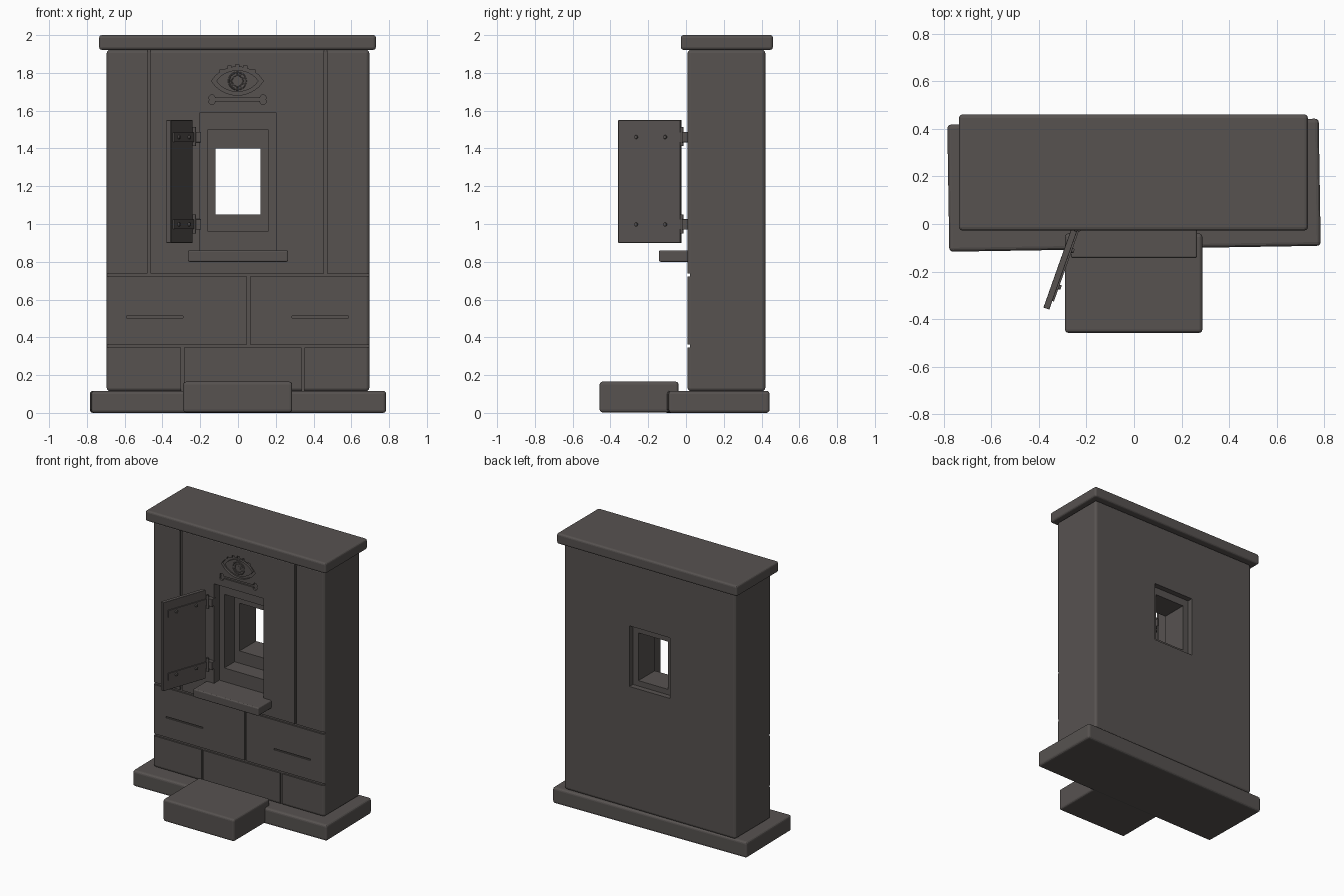
import bpy
import bmesh
from math import cos, sin, pi
from mathutils import Matrix, Vector

default = bpy.data.objects.get("Cube")
if default:
    bpy.data.objects.remove(default, do_unlink=True)

stone = bpy.data.materials.new("dark warm grey stone")
stone.use_nodes = True
COLOUR = (0.095, 0.085, 0.081, 1)
stone.diffuse_color = COLOUR
bsdf = stone.node_tree.nodes["Principled BSDF"]
bsdf.inputs["Base Color"].default_value = COLOUR
bsdf.inputs["Roughness"].default_value = 0.9


def finish(name, bm, matrix=None):
    if matrix is not None:
        bm.transform(matrix)
    bmesh.ops.recalc_face_normals(bm, faces=bm.faces)
    mesh = bpy.data.meshes.new(name)
    bm.to_mesh(mesh)
    bm.free()
    mesh.materials.append(stone)
    obj = bpy.data.objects.new(name, mesh)
    bpy.context.collection.objects.link(obj)
    return obj


def box(name, x, y, z, bevel=0.0, matrix=None):
    """Box from three (low, high) ranges, with optional rounded edges."""
    bm = bmesh.new()
    bmesh.ops.create_cube(bm, size=1)
    for v in bm.verts:
        for i, (low, high) in enumerate((x, y, z)):
            v.co[i] = low if v.co[i] < 0 else high
    if bevel:
        bmesh.ops.bevel(bm, geom=list(bm.edges), offset=bevel, segments=3,
                        profile=0.5, affect='EDGES')
    return finish(name, bm, matrix)


def prism(name, points, y0, y1):
    """Extrude an outline in x, z from y0 to y1."""
    bm = bmesh.new()
    face = bm.faces.new([bm.verts.new((px, y0, pz)) for px, pz in points])
    side = bmesh.ops.extrude_face_region(bm, geom=[face])["geom"]
    for v in side:
        if isinstance(v, bmesh.types.BMVert):
            v.co.y = y1
    return finish(name, bm)


def disc(cx, cz, r, n=16):
    return [(cx + r * cos(2 * pi * i / n), cz + r * sin(2 * pi * i / n)) for i in range(n)]


def almond(cx, cz, a, b, n=12):
    """Eye outline: two arcs meeting in points."""
    xs = [-a + 2 * a * i / n for i in range(n + 1)]
    top = [(cx + x, cz + b * (1 - (x / a) ** 2) ** 0.8) for x in xs]
    low = [(cx + x, cz - b * (1 - (x / a) ** 2) ** 0.8) for x in reversed(xs[1:-1])]
    return top + low


def carve(target, cutter):
    cutter.hide_render = True
    mod = target.modifiers.new("carve", 'BOOLEAN')
    mod.operation = 'DIFFERENCE'
    mod.solver = 'EXACT'
    mod.object = cutter
    bpy.context.view_layer.objects.active = target
    bpy.ops.object.modifier_apply(modifier=mod.name)
    bpy.data.objects.remove(cutter, do_unlink=True)


FRONT, BACK = 0.008, 0.42

# Main slab, plinth, step, capstone and sill
wall = box("wall", (-0.695, 0.695), (FRONT, BACK), (0.115, 1.922), 0.018)
box("plinth", (-0.78, 0.78), (-0.267, 0.267), (0, 0.117), 0.016,
    Matrix.Translation((0, 0.163, 0)) @ Matrix.Rotation(0.016, 4, 'Z'))
box("step", (-0.29, 0.287), (-0.457, -0.04), (0.003, 0.165), 0.014)
box("capstone", (-0.735, 0.73), (-0.027, 0.46), (1.922, 2.0), 0.014)
box("window_sill", (-0.265, 0.265), (-0.143, 0.03), (0.80, 0.86), 0.008)

# Stepped window opening
for half, y, z in (
    (0.12, (-0.1, 0.6), (1.05, 1.40)),
    (0.16, (-0.1, 0.19), (0.96, 1.50)),
    (0.20, (-0.1, 0.07), (0.86, 1.59)),
    (0.165, (0.38, 0.6), (1.01, 1.455)),
):
    carve(wall, box("window_cutter", (-half, half), y, z))

# Joints between the stone blocks
JOINT, DEEP = 0.008, FRONT + 0.012
for z in (0.73, 0.353):
    carve(wall, box("joint_cutter", (-0.8, 0.8), (-0.1, DEEP), (z - JOINT, z + JOINT)))
for x, z0, z1 in ((-0.47, 0.73, 1.95), (0.463, 0.73, 1.95), (0.055, 0.353, 0.73),
                  (-0.295, 0.1, 0.353), (0.345, 0.1, 0.353)):
    carve(wall, box("joint_cutter", (x - JOINT, x + JOINT), (-0.1, DEEP), (z0, z1)))

# Carved lines on the lower blocks
for x in ((-0.59, -0.29), (0.287, 0.585)):
    carve(wall, box("line_cutter", x, (-0.1, DEEP), (0.503, 0.513)))

# Carved eye ornament with lashes, and a bone-shaped bar below it
EX, EZ = -0.003, 1.757
carve(wall, prism("eye_cutter", almond(EX, EZ, 0.138, 0.075), -0.1, FRONT + 0.018))
for i in range(-2, 3):
    x, z = EX + i * 0.042, EZ + 0.078 - 0.007 * i * i
    carve(wall, box("lash_cutter", (x - 0.009, x + 0.009), (-0.1, DEEP), (z - 0.03, z + 0.01)))
carve(wall, box("bar_cutter", (-0.14, 0.135), (-0.1, DEEP), (1.65, 1.666)))
for x in (-0.138, 0.133):
    for z in (1.648, 1.668):
        carve(wall, prism("bar_end_cutter", disc(x, z, 0.016), -0.1, DEEP + 0.001))

prism("eye_relief", almond(EX, EZ, 0.112, 0.058), FRONT + 0.003, FRONT + 0.03)
for r, tube in ((0.045, 0.005), (0.03, 0.004)):
    bpy.ops.mesh.primitive_torus_add(
        location=(EX, FRONT + 0.004, EZ), rotation=(pi / 2, 0, 0), major_radius=r,
        minor_radius=tube, major_segments=32, minor_segments=8)
    ring = bpy.context.object
    ring.name = "iris_ring"
    ring.data.materials.append(stone)
    bpy.ops.object.shade_smooth_by_angle()
prism("pupil", disc(EX, EZ, 0.016), FRONT, FRONT + 0.02)

# Open shutter, swung outwards on its left-hand hinges
swing = Matrix.Translation((-0.252, -0.027, 0)) @ Matrix.Rotation(-0.34, 4, 'Z')
box("shutter", (-0.013, 0.013), (-0.348, 0.0), (0.90, 1.55), 0.002, swing)
for z in (1.46, 0.998):
    box("hinge_strap", (0.012, 0.020), (-0.31, 0.005), (z - 0.025, z + 0.025), 0, swing)
    for along in (-0.082, -0.245):
        bm = bmesh.new()
        place = Matrix.Translation(Vector((0.022, along, z))) @ Matrix.Rotation(pi / 2, 4, 'Y')
        bmesh.ops.create_cone(bm, cap_ends=True, segments=12, radius1=0.012,
                              radius2=0.009, depth=0.014)
        finish("hinge_bolt", bm, swing @ place)
    bm = bmesh.new()
    bmesh.ops.create_cone(bm, cap_ends=True, segments=12, radius1=0.009,
                          radius2=0.009, depth=0.1)
    finish("hinge_pin", bm, Matrix.Translation((-0.232, -0.023, z + 0.003)))
    box("hinge_bracket", (-0.236, -0.195), (-0.022, 0.02), (z - 0.028, z + 0.028), 0.003)
